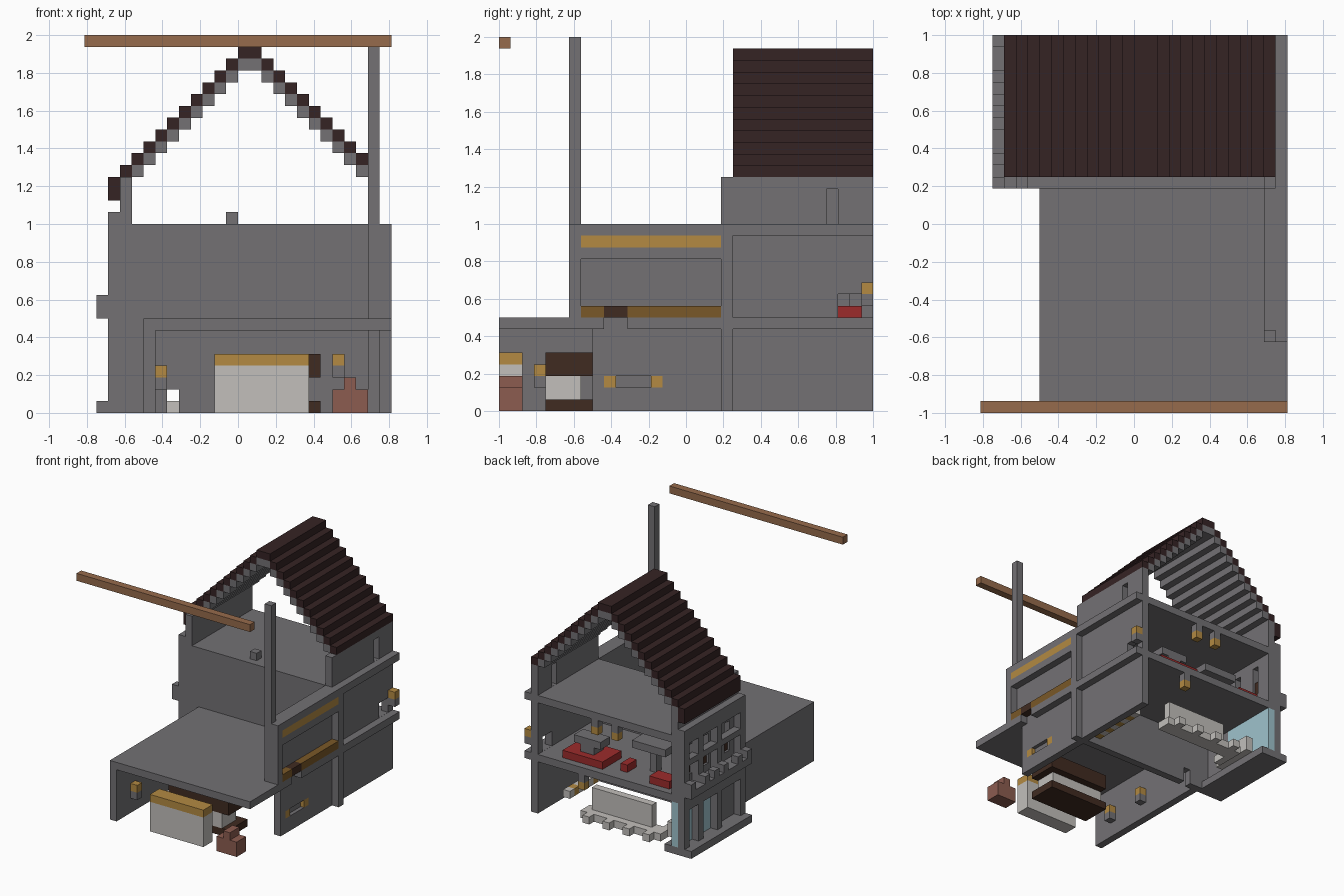
import bpy, bmesh

if "Cube" in bpy.data.objects:
    bpy.data.objects.remove(bpy.data.objects["Cube"], do_unlink=True)

U = 1 / 16  # one block


def material(name, hexcode):
    vals = [int(hexcode[i:i + 2], 16) / 255 for i in (0, 2, 4)]
    lin = [v / 12.92 if v < 0.04 else ((v + 0.055) / 1.055) ** 2.4 for v in vals]
    m = bpy.data.materials.new(name)
    m.use_nodes = True
    m.diffuse_color = (*lin, 1)
    m.node_tree.nodes["Principled BSDF"].inputs["Base Color"].default_value = (*lin, 1)
    return m


STONE = material("stone grey", "737174")
ROOF = material("roof dark", "352324")
BEAM = material("beam brown", "966b4c")
GOLD = material("lamp gold", "b38a42")
DULL = material("dull gold", "7a5828")
DARK = material("dark wood", "402b21")
WHITE = material("off white", "c2bfbb")
RED = material("red cloth", "9c2b2b")
CLAY = material("clay", "8c5c50")
GLASS = material("pale glass", "9fc3cd")


def blocks(name, mat, *boxes):
    """One object of boxes, each given as x, y, z ranges in blocks."""
    bm = bmesh.new()
    for x0, x1, y0, y1, z0, z1 in boxes:
        verts = bmesh.ops.create_cube(bm, size=1)["verts"]
        for v in verts:
            v.co.x = U * (x1 if v.co.x > 0 else x0)
            v.co.y = U * (y1 if v.co.y > 0 else y0)
            v.co.z = U * (z1 if v.co.z > 0 else z0)
    mesh = bpy.data.meshes.new(name)
    bm.to_mesh(mesh)
    bm.free()
    mesh.materials.append(mat)
    ob = bpy.data.objects.new(name, mesh)
    bpy.context.collection.objects.link(ob)
    return ob


def cut(ob, *boxes):
    """Cut box openings through a wall."""
    for box in boxes:
        tool = blocks("opening_cutter", STONE, box)
        tool.hide_render = True
        tool.hide_set(True)
        tool.display_type = 'WIRE'
        mod = ob.modifiers.new("opening", 'BOOLEAN')
        mod.operation = 'DIFFERENCE'
        mod.solver = 'EXACT'
        mod.object = tool
        bpy.context.view_layer.update()
        mesh = bpy.data.meshes.new_from_object(ob.evaluated_get(bpy.context.evaluated_depsgraph_get()))
        ob.modifiers.clear()
        ob.data = mesh
        bpy.data.objects.remove(tool, do_unlink=True)


def lamp(name, x, y, z, hanging=False):
    """Gold light with a grey bracket below, or above when hanging."""
    b = z + 1 if hanging else z - 1
    blocks(name, GOLD, (x, x + 1, y, y + 1, z, z + 1))
    blocks(name + "_bracket", STONE, (x, x + 1, y, y + 1, b, b + 1))


# Floors and terrace
blocks("terrace_slab", STONE, (-8, 12, -16, 3, 7, 8))
blocks("middle_floor", STONE, (-10, 12, 3, 16, 7, 8))
blocks("attic_floor", STONE, (-10, 12, 3, 16, 15, 16))
blocks("porch_left_wall", STONE, (-8, -7, -16, 3, 0, 7))

# Right wall, with slots and trim
lower = blocks("right_wall_lower", STONE, (11, 12, -8, 16, 0, 7))
cut(lower, (11.5, 12.5, -7, -2, 2, 3))
blocks("slot_lights", GOLD, (11.5, 12, -7, -6, 2, 3), (11.5, 12, -3, -2, 2, 3))
blocks("right_wall_terrace", STONE, (11, 12, -10, 3, 8, 16))
upper = blocks("right_wall_upper", STONE, (11, 12, 3, 16, 8, 15))
cut(upper, (10.5, 12.5, 13, 15, 8.01, 10))
attic = blocks("right_wall_attic", STONE, (11, 12, 3, 16, 16, 20))
cut(attic, (10.5, 12.5, 12, 13, 16.01, 19))
blocks("right_trim", STONE,
       (12, 13, -16, -7, 7, 8), (12, 13, -5, 16, 7, 8), (12, 13, -10, 16, 15, 16),
       (12, 13, -9, 3, 13, 14), (12, 13, 3, 4, 0, 7), (12, 13, 3, 4, 8, 15),
       (12, 13, -10, -9, 8, 15))
blocks("upper_gold_strip", GOLD, (12, 13, -9, 3, 14, 15))
blocks("lower_gold_strip", DULL, (12, 13, -9, -7, 8, 9), (12, 13, -5, 3, 8, 9))
blocks("shutter_box", DARK, (12, 13, -7, -5, 8, 9))
lamp("corner_lamp", 12, 15, 10)
blocks("tall_post", STONE, (11, 12, -10, -9, 16, 32))
blocks("cross_beam", BEAM, (-13, 13, -16, -15, 31, 32))

# Inner front wall with a narrow doorway
ground = blocks("front_wall_lower", STONE, (-10, 11, 3, 4, 0, 7))
cut(ground, (-6, -5, 2, 5, -1, 2))
blocks("front_wall_upper", STONE, (-10, 11, 3, 4, 8, 15))
blocks("attic_block", STONE, (-1, 0, 4, 5, 16, 17))

# Left facade: base, columns, balcony, glass and window wall
blocks("facade_base", STONE, (-12, -8, 4, 16, 0, 1), (-12, -10, 3, 4, 0, 1))
columns = (3, 8, 12, 15)
blocks("facade_columns", STONE,
       *[(-11, -10, y, y + 1, 1, 6) for y in columns],
       *[(-11, -10, y, y + 1, 10, 15) for y in columns])
blocks("facade_beams", STONE, (-11, -10, 3, 16, 6, 8), (-11, -10, 3, 16, 12, 12.8),
       (-11, -10, 3, 16, 15, 17), (-12, -10, 3, 16, 8, 9))
blocks("balcony_blocks", STONE, *[(-12, -11, y, y + 1, 9, 10) for y in (3, 5, 8, 10, 12, 15)],
       *[(-11, -10, y, y + 1, 9, 10) for y in columns])
blocks("facade_glass", GLASS, (-10, -9, 8, 16, 1, 7))
blocks("facade_door_panel", STONE, (-10, -9, 4, 8, 1, 7))
facade = blocks("facade_wall", STONE, (-10, -9, 4, 16, 8, 15))
windows = (5, 9.5, 13)
cut(facade, *[(-10.5, -8.5, y, y + 1, 10, 14) for y in windows])
blocks("window_frames", DARK, *[(-9.7, -9.3, y, y + 1, 10, 12) for y in windows])
blocks("left_wall_attic", STONE, (-10, -9, 3, 16, 16, 20))

# Stepped roof, mirrored about the ridge at x = 1
tiles = [(0, 2, 4, 16, 30, 31), (-11, -10, 4, 16, 18, 20), (11, 12, 4, 16, 20, 21)]
rafters = [(0, 2, 4, 16, 29, 30)]
for i in range(1, 11):
    for x in (-i, i + 1):
        if x < 11:
            tiles.append((x, x + 1, 4, 16, 30 - i, 31 - i))
            if 29 - i > 19:
                rafters.append((x, x + 1, 4, 16, 29 - i, 30 - i))
blocks("roof_tiles", ROOF, *tiles)
blocks("roof_rafters", STONE, *rafters)

# Porch counters and clay stove
blocks("front_counter", WHITE, (-2, 6, -16, -14, 0, 4))
blocks("front_counter_top", GOLD, (-2, 6, -16, -14, 4, 5))
blocks("back_counter_wood", DARK, (-2, 7, -12, -8, 3, 5), (-2, 7, -12, -8, 0, 1))
blocks("back_counter_core", WHITE, (-2, 6, -12, -9, 1, 3))
blocks("clay_stove", CLAY, (8, 11, -16, -14, 0, 2), (9, 10, -16, -14, 2, 3))
for i, y in enumerate((-13, -7)):
    lamp("porch_lamp_%d" % i, -7, y, 3)
lamp("porch_right_lamp", 8, 2, 4)

# Ground floor seating and shelf
blocks("long_bench", WHITE, (-5, 6, 12, 14, 0, 1), (-4, 5, 12, 13, 1, 4),
       *[(x, x + 1, 14, 15, 0, 1) for x in (-5, -2, 1, 4)])
blocks("side_bench", WHITE, (-8, -7, 8, 14, 1, 3), (-6, -5, 10, 14, 0, 1))
blocks("gold_shelf", GOLD, *[(9, 10, y, y + 1, 1, 2) for y in range(4, 12, 2)])
blocks("white_shelf", WHITE, *[(9, 10, y, y + 1, 1, 2) for y in range(5, 12, 2)])
lamp("ground_lamp", 4, 15, 5, True)

# Middle floor furniture
blocks("red_rug_seat", RED, (2, 8, 11, 15, 8, 9))
blocks("seat_table", STONE, (4, 6, 12, 14, 9, 10), (3, 7, 12, 14, 10, 11))
blocks("red_stools", RED, (-8, -5, 13, 15, 8, 9), (-1, 0, 12, 14, 8, 9))
blocks("tall_table", STONE, (-6, -1, 10, 13, 11, 12), (-4, -3, 11, 12, 8, 11))
for i, x in enumerate((-1, 2)):
    lamp("ceiling_lamp_%d" % i, x, 15, 13, True)
